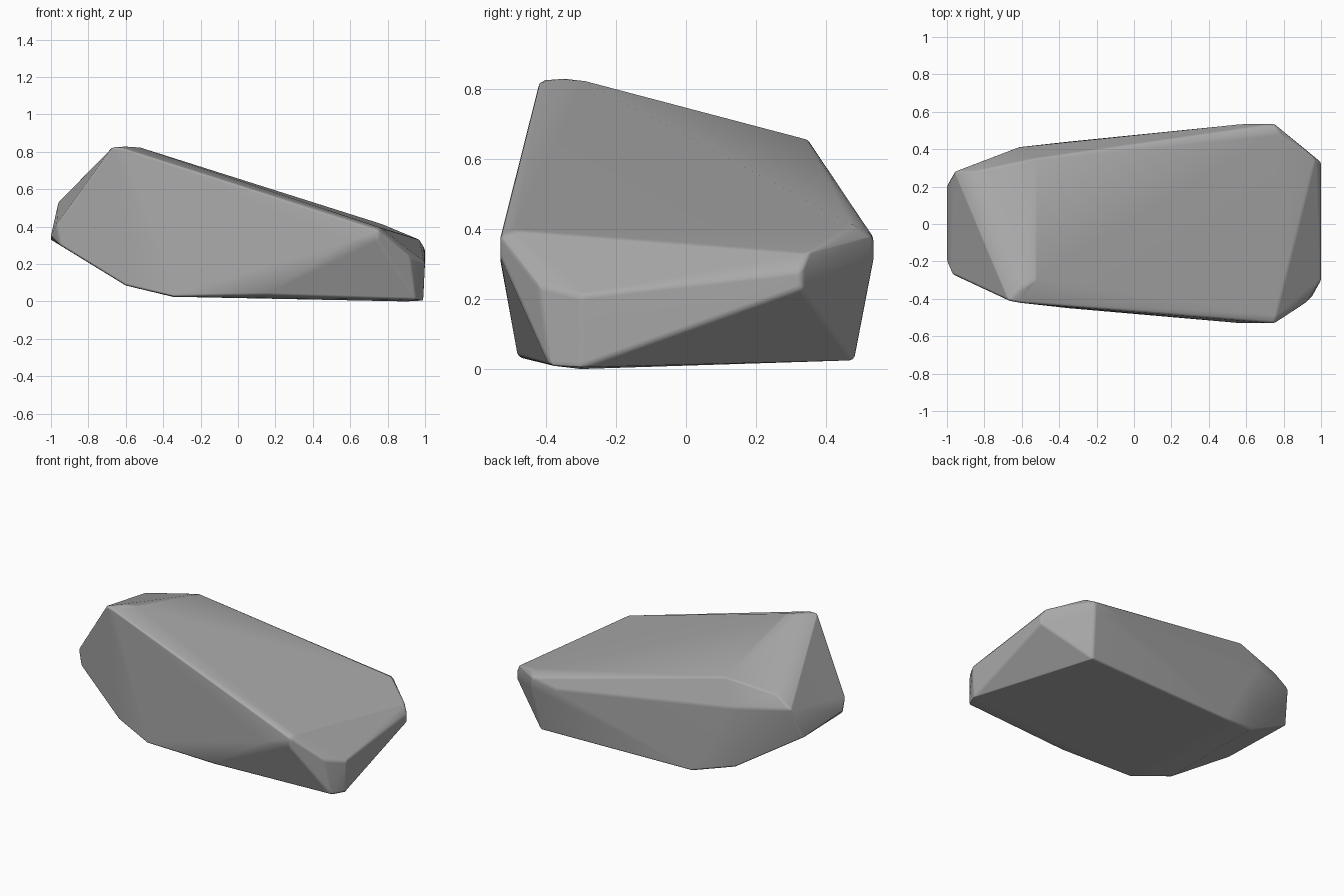
import bpy
import bmesh
import math

cube = bpy.data.objects.get("Cube")
if cube:
    bpy.data.objects.remove(cube, do_unlink=True)


def make_material(name, colour):
    material = bpy.data.materials.new(name)
    material.use_nodes = True
    material.diffuse_color = colour
    shader = material.node_tree.nodes["Principled BSDF"]
    shader.inputs["Base Color"].default_value = colour
    shader.inputs["Roughness"].default_value = 0.9
    return material


# Corners of the boulder, grouped by region
high_crest = [(-.67, -.41, .825), (-.62, -.42, .82), (-.6, -.34, .83), (-.53, -.3, .825),
              (-.53, .35, .655), (-.62, .41, .5)]
left_end = [(-.86, .28, .6), (-.96, .28, .53), (-1, .21, .33), (-1, -.2, .35),
            (-.97, -.27, .41), (-.95, -.27, .3)]
front_shoulder = [(.57, -.53, .31), (.75, -.53, .32), (.75, -.53, .38), (.76, -.49, .395)]
back_shoulder = [(.57, .535, .35), (.75, .535, .31), (.75, .535, .38), (.78, .48, .41)]
right_end = [(.97, .35, .33), (1, .33, .28), (1, .33, .23), (1, -.3, .21),
             (.92, -.42, .24), (.95, -.39, .01), (.99, -.3, .005)]
underside = [(.72, .48, .025), (-.35, .44, .025), (-.6, .36, .085),
             (-.6, -.38, .085), (-.35, -.45, .025), (.15, -.48, .035), (.9, -.3, 0)]

# Wrap the corners in one closed convex skin
bm = bmesh.new()
for region in (high_crest, left_end, front_shoulder, back_shoulder, right_end, underside):
    for corner in region:
        bm.verts.new(corner)
hull = bmesh.ops.convex_hull(bm, input=bm.verts[:])
unused = {v for v in hull["geom_interior"] if isinstance(v, bmesh.types.BMVert)}
bmesh.ops.delete(bm, geom=list(unused), context="VERTS")

# Merge nearly flat triangles into broad facets
bmesh.ops.dissolve_limit(bm, angle_limit=math.radians(3), verts=bm.verts[:], edges=bm.edges[:])
bmesh.ops.recalc_face_normals(bm, faces=bm.faces[:])

mesh = bpy.data.meshes.new("boulder")
bm.to_mesh(mesh)
bm.free()
boulder = bpy.data.objects.new("boulder", mesh)
bpy.context.collection.objects.link(boulder)
mesh.materials.append(make_material("stone grey", (.4, .4, .4, 1)))

# Narrow worn edges between the facets
worn = boulder.modifiers.new("worn_edges", "BEVEL")
worn.width = 0.012
worn.segments = 2
worn.limit_method = "ANGLE"
worn.angle_limit = math.radians(20)

# Smooth shading that keeps the broad facets flat
bpy.context.view_layer.objects.active = boulder
boulder.select_set(True)
bpy.ops.object.shade_smooth()
weighted = boulder.modifiers.new("facet_normals", "WEIGHTED_NORMAL")
weighted.weight = 80
